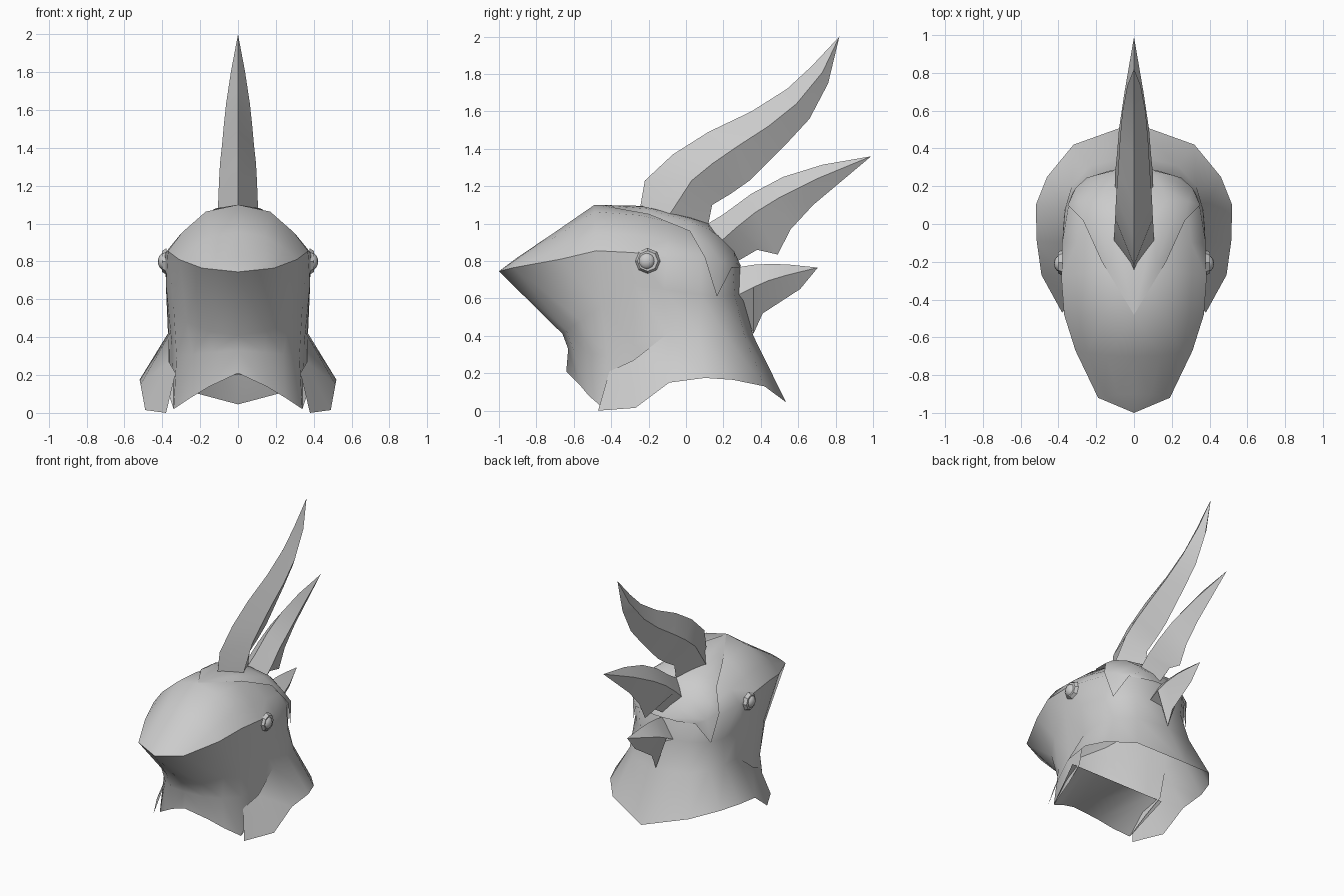
import bpy, bmesh, math

if "Cube" in bpy.data.objects:
    bpy.data.objects.remove(bpy.data.objects["Cube"])

grey = bpy.data.materials.new("plain_grey")
grey.use_nodes = True
GREY = (0.6, 0.6, 0.6, 1)
grey.diffuse_color = GREY
grey.node_tree.nodes["Principled BSDF"].inputs["Base Color"].default_value = GREY


def add_grid(bm, rows):
    """Skin neighbouring rows of points with quads; None leaves a gap."""
    vs = [[bm.verts.new(p) if p else None for p in r] for r in rows]
    for a, b in zip(vs, vs[1:]):
        for i in range(len(a) - 1):
            quad = (a[i], a[i + 1], b[i + 1], b[i])
            if None not in quad:
                bm.faces.new(quad)


def finish(name, bm, angle):
    """Mirror the half mesh across x, weld it and shade it."""
    dup = bmesh.ops.duplicate(bm, geom=bm.verts[:] + bm.edges[:] + bm.faces[:])["geom"]
    for v in dup:
        if isinstance(v, bmesh.types.BMVert):
            v.co.x *= -1
    bmesh.ops.reverse_faces(bm, faces=[f for f in dup if isinstance(f, bmesh.types.BMFace)])
    bmesh.ops.remove_doubles(bm, verts=bm.verts[:], dist=0.0015)
    bmesh.ops.dissolve_degenerate(bm, edges=bm.edges[:], dist=0.0005)
    bmesh.ops.recalc_face_normals(bm, faces=bm.faces[:])
    me = bpy.data.meshes.new(name)
    bm.to_mesh(me)
    bm.free()
    me.materials.append(grey)
    ob = bpy.data.objects.new(name, me)
    bpy.context.collection.objects.link(ob)
    bpy.ops.object.select_all(action='DESELECT')
    ob.select_set(True)
    bpy.context.view_layer.objects.active = ob
    bpy.ops.object.shade_smooth_by_angle(angle=math.radians(angle))


# Half outlines of the face, front to side
brow = [(0, -1, .745), (.19, -.92, .765), (.31, -.67, .81), (.37, -.48, .855),
        (.385, -.28, .845), (.38, -.1, .82), (.35, .08, .8)]
jaw = [(0, -.66, .41), (.15, -.64, .43), (.27, -.56, .48), (.34, -.45, .56),
       (.38, -.28, .68), (.38, -.12, .65), (.365, .08, .62)]
lip = [(0, -.63, .33), (.14, -.6, .32), (.24, -.53, .31), (.325, -.42, .3),
       (.35, -.28, .36), (.365, -.1, .41), (.37, .07, .42)]
chin = [(0, -.64, .21), (.15, -.57, .14), (.25, -.52, .08), (.34, -.45, .02),
        (.345, -.28, .12), (.36, -.15, .2), None]
bm = bmesh.new()
add_grid(bm, [brow, jaw, lip, chin])

# Cowl flaring around the neck
back_top = [brow[-1], (.3, .18, .78), (.22, .25, .77), (0, .29, .76)]
back_mid = [jaw[-1], (.3, .17, .61), (.2, .26, .62), (0, .30, .62)]
neck = [(.33, -.41, .21), (.365, -.28, .27), lip[5], lip[6],
        (.33, .2, .42), (.23, .31, .41), (0, .36, .40)]
rim = [(.38, -.47, 0), (.49, -.27, .015), (.515, -.09, .15), (.52, .1, .175),
       (.46, .25, .165), (.32, .42, .13), (0, .535, .045)]
add_grid(bm, [back_top, back_mid, neck[3:]])
add_grid(bm, [neck, rim])

# Domed skull: every brow point arcs up to the crest line
crest = [(-1, .745), (-.9, .82), (-.7, .955), (-.49, 1.1), (-.24, 1.08),
         (-.1, 1.045), (.11, .98), (.17, .93), (.24, .85), (.29, .76)]
arcs = []
for p, (cy, cz) in zip(brow + back_top[1:], crest):
    arcs.append([(p[0] * w, p[1] + (cy - p[1]) * h, p[2] + (cz - p[2]) * h)
                 for w, h in ((1, 0), (.8, .4), (.46, .85), (0, 1))])
add_grid(bm, arcs)
finish("helmet_shell", bm, 40)

# Underside of the chin, ending in a straight edge across the throat
bm = bmesh.new()
add_grid(bm, [chin[:4], [(x, -.18, .2) for x in (0, .16, .28, .4)]])
finish("chin_underside", bm, 40)

# Pointed crown plate overlapping the skull, each row running edge to spine
bm = bmesh.new()
add_grid(bm, [
    [(0, -.48, 1.1)] * 4,
    [(.17, -.2, 1.05), (.12, -.21, 1.08), (.06, -.22, 1.09), (0, -.24, 1.095)],
    [(.27, .02, .96), (.2, .02, 1.01), (.1, .02, 1.03), (0, .02, 1.035)],
    [(.35, .1, .82), (.29, .12, .89), (.17, .125, .97), (0, .12, 1)],
    [(.325, .165, .61), (.31, .19, .79), (.15, .19, .92), (0, .17, .94)],
    [(.25, .245, .765), (.2, .26, .8), (.11, .258, .85), (0, .25, .86)],
    [(.12, .285, .765), (.08, .29, .77), (.04, .295, .77), (0, .295, .77)]])
finish("crown_plate", bm, 40)


# Diamond section feathers: ridge, side crease and keel in the middle plane
def feather(name, ridge, crease, keel, widths):
    bm = bmesh.new()
    add_grid(bm, [[(0, *r), (w, *c), (0, *k)]
                  for r, c, k, w in zip(ridge, crease, keel, widths)])
    finish(name, bm, 30)


feather("tall_feather",
        [(-.25, 1.06), (-.22, 1.23), (-.07, 1.37), (.12, 1.49), (.35, 1.6), (.54, 1.72), (.67, 1.84), (.82, 2)],
        [(-.1, 1.03), (.03, 1.23), (.14, 1.32), (.27, 1.41), (.44, 1.52), (.59, 1.64), (.73, 1.81), (.82, 2)],
        [(.12, 1), (.14, 1.1), (.24, 1.16), (.34, 1.23), (.54, 1.43), (.66, 1.56), (.76, 1.75), (.82, 2)],
        [.108, .1, .095, .085, .075, .062, .036, 0])
feather("middle_feather",
        [(.1, .99), (.2, 1.05), (.35, 1.16), (.52, 1.25), (.73, 1.315), (.99, 1.36)],
        [(.18, .9), (.27, .98), (.37, 1.06), (.5, 1.14), (.7, 1.24), (.99, 1.36)],
        [(.26, .79), (.38, .86), (.49, .835), (.56, .97), (.68, 1.1), (.99, 1.36)],
        [.1, .1, .09, .08, .05, 0])
feather("lower_feather",
        [(.27, .765), (.36, .78), (.46, .785), (.56, .78), (.705, .765)],
        [(.28, .62), (.36, .66), (.44, .695), (.54, .725), (.705, .765)],
        [(.3, .58), (.36, .41), (.41, .52), (.61, .65), (.705, .765)],
        [.09, .09, .08, .06, 0])

# Eye studs: a faceted bezel with a rounded button
for side, tag in ((1, "left"), (-1, "right")):
    bpy.ops.mesh.primitive_cone_add(vertices=8, radius1=.07, radius2=.055, depth=.025,
                                    location=(side * .39, -.205, .8),
                                    rotation=(0, side * math.pi / 2, 0))
    bezel = bpy.context.object
    bezel.name = tag + "_eye_bezel"
    bpy.ops.mesh.primitive_uv_sphere_add(segments=12, ring_count=8, radius=.045,
                                         location=(side * .39, -.21, .8))
    button = bpy.context.object
    button.name = tag + "_eye_button"
    button.scale.x = .75
    bpy.ops.object.shade_smooth_by_angle()
    for ob in (bezel, button):
        ob.data.materials.append(grey)
